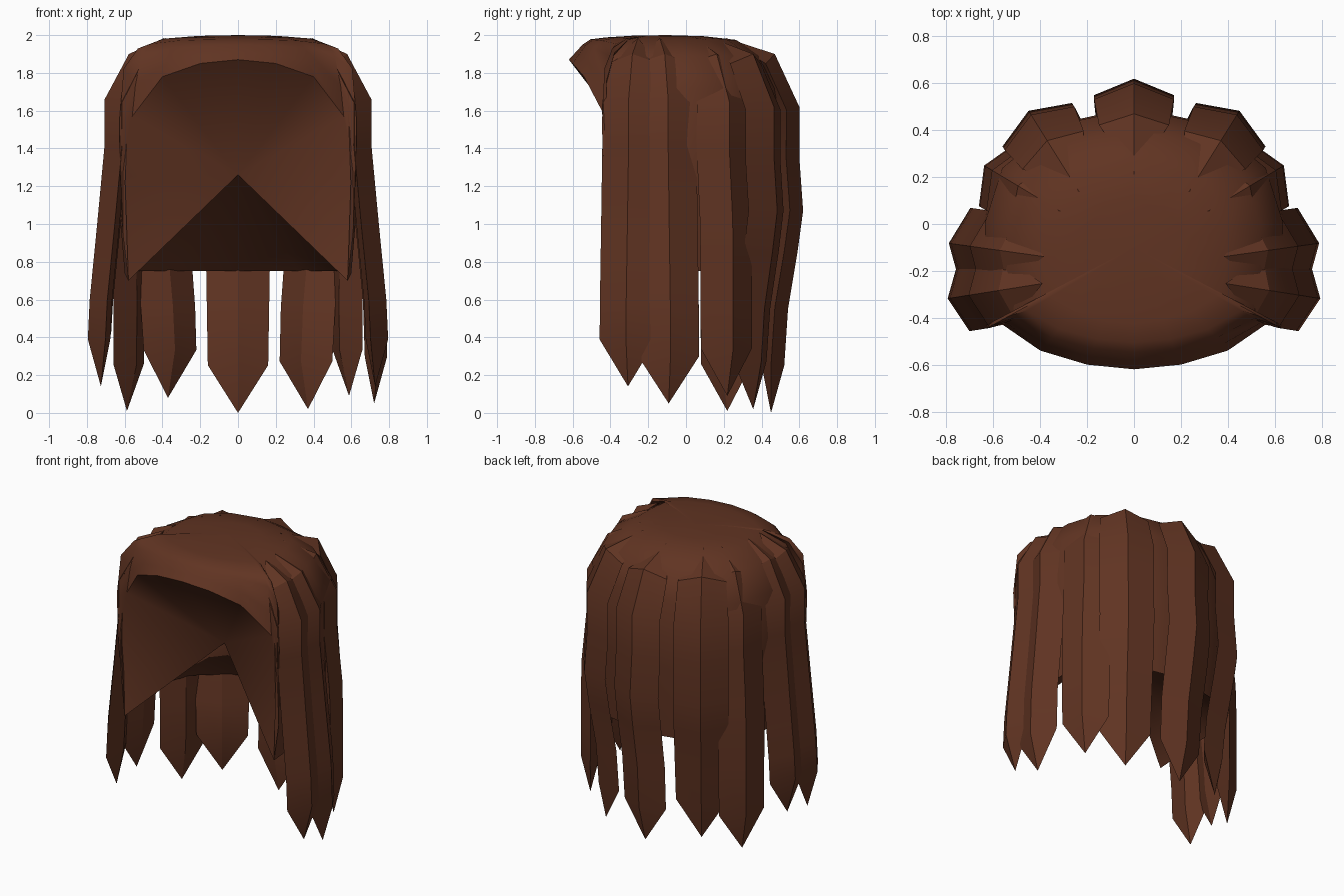
import bpy
import bmesh
import math
from mathutils import Vector

if "Cube" in bpy.data.objects:
    bpy.data.objects.remove(bpy.data.objects["Cube"])

brown = bpy.data.materials.new("chestnut_brown")
brown.diffuse_color = (0.118, 0.034, 0.016, 1)
brown.use_nodes = True
brown.node_tree.nodes["Principled BSDF"].inputs["Base Color"].default_value = brown.diffuse_color


def finish(bm, name, angle):
    """Turn a bmesh into a named, coloured, shaded object."""
    bmesh.ops.recalc_face_normals(bm, faces=bm.faces)
    mesh = bpy.data.meshes.new(name)
    bm.to_mesh(mesh)
    bm.free()
    mesh.materials.append(brown)
    obj = bpy.data.objects.new(name, mesh)
    bpy.context.collection.objects.link(obj)
    bpy.ops.object.select_all(action='DESELECT')
    obj.select_set(True)
    bpy.context.view_layer.objects.active = obj
    bpy.ops.object.shade_smooth_by_angle(angle=math.radians(angle))
    return obj


# Hair cap: dome from the crown to a rim made of the face arch and the nape hem
half_rim = [(0, -.62, 1.87), (.2, -.6, 1.85), (.4, -.54, 1.78), (.56, -.43, 1.57),
            (.62, -.44, 1.25), (.61, -.42, .95), (.58, -.43, .70),
            (.60, -.2, .74), (.60, 0, .75), (.53, .22, .75), (.32, .39, .75), (0, .46, .75)]
rim = half_rim + [(-x, y, z) for x, y, z in half_rim[-2:0:-1]]
crown = Vector((0, -.1, 2.0))
# (reach, drop) of each ring, above the brow and above the nape
brow = [(.35, .003), (.62, .012), (.78, .022), (.86, .05), (.93, .09), (1, .13)]
nape = [(.35, .006), (.64, .025), (.87, .11), (1.0, .28), (1.03, .75), (1, 1.25)]
bulge = [0, .01, .03, .06, .04, 0]

bm = bmesh.new()
top = bm.verts.new(crown)
hollow = bm.verts.new((0, -.15, 1.26))
rings = []
for (r0, d0), (r1, d1), extra in zip(brow, nape, bulge):
    ring = []
    for p in rim:
        d = Vector(p) - crown
        t = (-d.z - .13) / 1.12
        r = r0 + (r1 - r0) * min(1, t * 1.5)
        if p[1] > -.3:
            r += extra
        ring.append(bm.verts.new(crown + Vector((d.x * r, d.y * r, -d0 - (d1 - d0) * t))))
    rings.append(ring)
n = len(rim)
for i in range(n):
    j = (i + 1) % n
    bm.faces.new((top, rings[0][i], rings[0][j]))
    for a, b in zip(rings, rings[1:]):
        bm.faces.new((a[i], b[i], b[j], a[j]))
    # Hollow inside: every rim edge runs to one inner point
    bm.faces.new((rings[-1][j], rings[-1][i], hollow))
finish(bm, "hair_cap", 50)

# Strand ridges: (offset from outermost point, height, width factor)
hanging = [(-.15, 1.90, .88), (-.02, 1.62, 1), (-.02, 1.35, 1), (0, 1.07, 1),
           (-.03, .85, 1), (-.08, .55, .97), (-.10, .27, .94)]
flared = [(-.22, 1.90, .88), (-.09, 1.66, 1), (-.09, 1.42, 1), (-.05, 1.0, 1),
          (-.03, .8, 1), (-.01, .6, 1), (0, .26, 1)]


def strand(name, x, y, degrees, half_width, flare, tip_z, tip_in):
    """Diamond-section lock of hair, pointed at both ends."""
    a = math.radians(degrees)
    out = Vector((math.cos(a), math.sin(a), 0))
    side = Vector((-out.y, out.x, 0))
    base = Vector((x, y, 0))
    bm = bmesh.new()
    path = [tuple(p + (q - p) * flare for p, q in zip(h, f)) for h, f in zip(hanging, flared)]
    path[-1] = (path[-1][0], tip_z + .25, path[-1][2])
    ends = [(-.41, 1.985, 0)] + path + [(path[-1][0], tip_z, 0)]
    rows = []
    for k, (off, z, w) in enumerate(path):
        # The section tilts with the ridge as it bends over the crown
        before, after = ends[k], ends[k + 2]
        normal = (out * (before[1] - after[1])
                  + Vector((0, 0, after[0] - before[0]))).normalized()
        ridge = base + out * off + Vector((0, 0, z))
        w *= half_width
        rows.append([bm.verts.new(v) for v in (
            ridge, ridge - normal * .07 + side * w,
            ridge - normal * .12, ridge - normal * .07 - side * w)])
    root = bm.verts.new(base - out * .41 + Vector((0, 0, 1.985)))
    tip = bm.verts.new(base - out * tip_in + Vector((0, 0, tip_z)))
    for i in range(4):
        j = (i + 1) % 4
        bm.faces.new((root, rows[0][i], rows[0][j]))
        bm.faces.new((tip, rows[-1][j], rows[-1][i]))
        for r, s in zip(rows, rows[1:]):
            bm.faces.new((r[i], s[i], s[j], r[j]))
    finish(bm, name, 30)


# Locks around the sides and back; tip heights differ left and right
strand("back_strand", 0, .62, 90, .17, 0, 0, .17)
pairs = [("front_side_strand", .795, -.318, -9, .152, 1, .14, .07),
         ("side_strand", .79, -.082, 8, .162, 1, .05, .07),
         ("rear_side_strand", .665, .265, 31, .160, .7, .09, .09),
         ("rear_strand", .45, .483, 58, .175, 0, .02, .15)]
left_tips = [.14, .18, .01, .08]
for (name, x, y, deg, w, flare, right_z, tip_in), left_z in zip(pairs, left_tips):
    strand("right_" + name, x, y, deg, w, flare, right_z, tip_in)
    strand("left_" + name, -x, y, 180 - deg, w, flare, left_z, tip_in)
